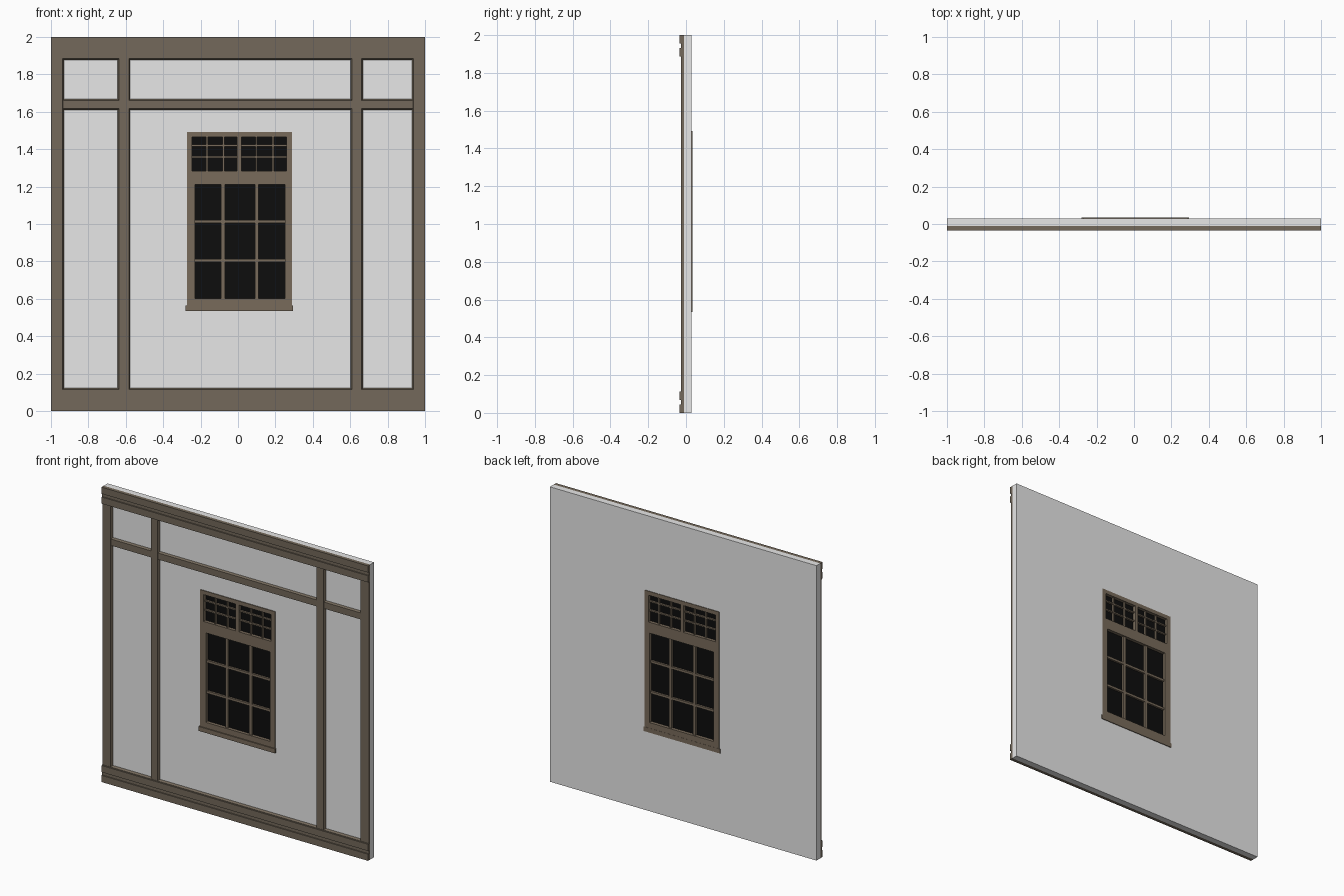
import bpy, bmesh

if "Cube" in bpy.data.objects:
    bpy.data.objects.remove(bpy.data.objects["Cube"])

def material(name, rgb):
    m = bpy.data.materials.new(name)
    m.diffuse_color = (*rgb, 1)
    m.use_nodes = True
    m.node_tree.nodes["Principled BSDF"].inputs["Base Color"].default_value = m.diffuse_color
    return m

PLASTER = material("pale_plaster", (0.8, 0.8, 0.8))
TIMBER = material("dark_timber", (0.172, 0.140, 0.103))
WINDOW = material("window_wood", (0.190, 0.148, 0.105))
GLASS = material("black_glass", (0.004, 0.004, 0.004))

def finish(bm, name, mat):
    bmesh.ops.recalc_face_normals(bm, faces=bm.faces)
    me = bpy.data.meshes.new(name)
    bm.to_mesh(me)
    bm.free()
    me.materials.append(mat)
    ob = bpy.data.objects.new(name, me)
    bpy.context.collection.objects.link(ob)
    return ob

def add_box(bm, x0, x1, z0, z1, y0, y1, taper=(0, 0, 0, 0)):
    """Box; taper insets the front face at left, right, bottom, top."""
    l, r, b, t = taper
    for v in bmesh.ops.create_cube(bm, size=1)["verts"]:
        front = v.co.y < 0
        x = (x0 + l * front) if v.co.x < 0 else (x1 - r * front)
        z = (z0 + b * front) if v.co.z < 0 else (z1 - t * front)
        v.co = (x, y0 if front else y1, z)

def boxes(name, mat, items):
    bm = bmesh.new()
    for it in items:
        add_box(bm, *it)
    return finish(bm, name, mat)

def ring(name, mat, outer, inner, y0, y1):
    """Rectangular slab with a rectangular hole right through it."""
    bm = bmesh.new()
    def loop(rect, y):
        a, b, c, d = rect
        return [bm.verts.new((x, y, z)) for x, z in ((a, c), (b, c), (b, d), (a, d))]
    loops = [loop(outer, y0), loop(inner, y0), loop(inner, y1), loop(outer, y1)]
    for k in range(4):
        p, q = loops[k], loops[(k + 1) % 4]
        for i in range(4):
            j = (i + 1) % 4
            bm.faces.new((p[i], p[j], q[j], q[i]))
    return finish(bm, name, mat)

# Plaster wall with window opening
WY0, WY1 = -0.011, 0.030
ring("wall", PLASTER, (-1, 1, 0, 2), (-0.265, 0.28, 0.55, 1.485), WY0, WY1)

# Timber posts with sloped inner edges
PY, C = -0.026, 0.007
for name, x0, x1, l, r in (("left_post", -1, -0.93, 0, C),
                           ("left_stud", -0.643, -0.577, C, C),
                           ("right_stud", 0.602, 0.668, C, C),
                           ("right_post", 0.93, 1, C, 0)):
    boxes(name, TIMBER, [(x0, x1, 0.1, 1.9, PY, WY0, (l, r, 0, 0))])

# Cross rail between the posts
boxes("cross_rail", TIMBER,
      [(a, b, 1.61, 1.668, PY + 0.001, WY0, (0, 0, C, C))
       for a, b in ((-0.935, -0.635), (-0.585, 0.61), (0.66, 0.935))])

# Grooved top and bottom beams: backing board with two raised bands
for name, flip in (("bottom_beam", False), ("top_beam", True)):
    items = []
    for z0, z1, y0, c in ((0, 0.122, PY - 0.001, C), (0, 0.045, -0.035, 0),
                          (0.067, 0.112, -0.035, 0)):
        y1 = WY0 if c else PY - 0.001
        items.append((-1, 1, 2 - z1, 2 - z0, y0, y1, (0, 0, c, 0)) if flip
                     else (-1, 1, z0, z1, y0, y1, (0, 0, 0, c)))
    boxes(name, TIMBER, items)

# Window casing, showing on both sides of the wall
FX0, FX1, FZ0, FZ1 = -0.273, 0.288, 0.56, 1.492
FY0, FY1 = -0.016, 0.034
MX0, MX1, MZ0, MZ1 = -0.23, 0.25, 0.603, 1.21       # main opening
TZ0, TZ1 = 1.283, 1.465                              # transom opening
TRANSOMS = ((-0.246, -0.006), (0.018, 0.259))
boxes("window_casing", WINDOW, [
    (FX0, MX0, FZ0, TZ0, FY0, FY1), (MX1, FX1, FZ0, TZ0, FY0, FY1),
    (MX0, MX1, FZ0, MZ0, FY0, FY1), (MX0, MX1, MZ1, TZ0, FY0, FY1),
    (FX0, FX1, TZ1, FZ1, FY0, FY1), (FX0, TRANSOMS[0][0], TZ0, TZ1, FY0, FY1),
    (TRANSOMS[0][1], TRANSOMS[1][0], TZ0, TZ1, FY0, FY1),
    (TRANSOMS[1][1], FX1, TZ0, TZ1, FY0, FY1)])

# Sill
boxes("window_sill", WINDOW, [(-0.28, 0.293, 0.535, 0.565, -0.023, 0.035)])

# Glazing bars
def bars(name, x0, x1, z0, z1, xs, zs, wx, wz, y0, y1):
    boxes(name, WINDOW,
          [(x - wx / 2, x + wx / 2, z0, z1, y0, y1) for x in xs] +
          [(x0, x1, z - wz / 2, z + wz / 2, y0 + 0.001, y1 - 0.001) for z in zs])

bars("main_glazing_bars", MX0, MX1, MZ0, MZ1, (-0.08, 0.10), (0.805, 1.013),
     0.02, 0.016, -0.008, 0.026)
for side, (a, b) in zip(("left", "right"), TRANSOMS):
    w = b - a
    bars(side + "_transom_bars", a, b, TZ0, TZ1, (a + w / 3, a + w * 0.70),
         (1.358, 1.42), 0.009, 0.009, -0.008, 0.026)
    boxes(side + "_transom_glass", GLASS, [(a, b, TZ0, TZ1, 0.006, 0.012)])

# Main glass
boxes("main_glass", GLASS, [(MX0, MX1, MZ0, MZ1, 0.006, 0.012)])
